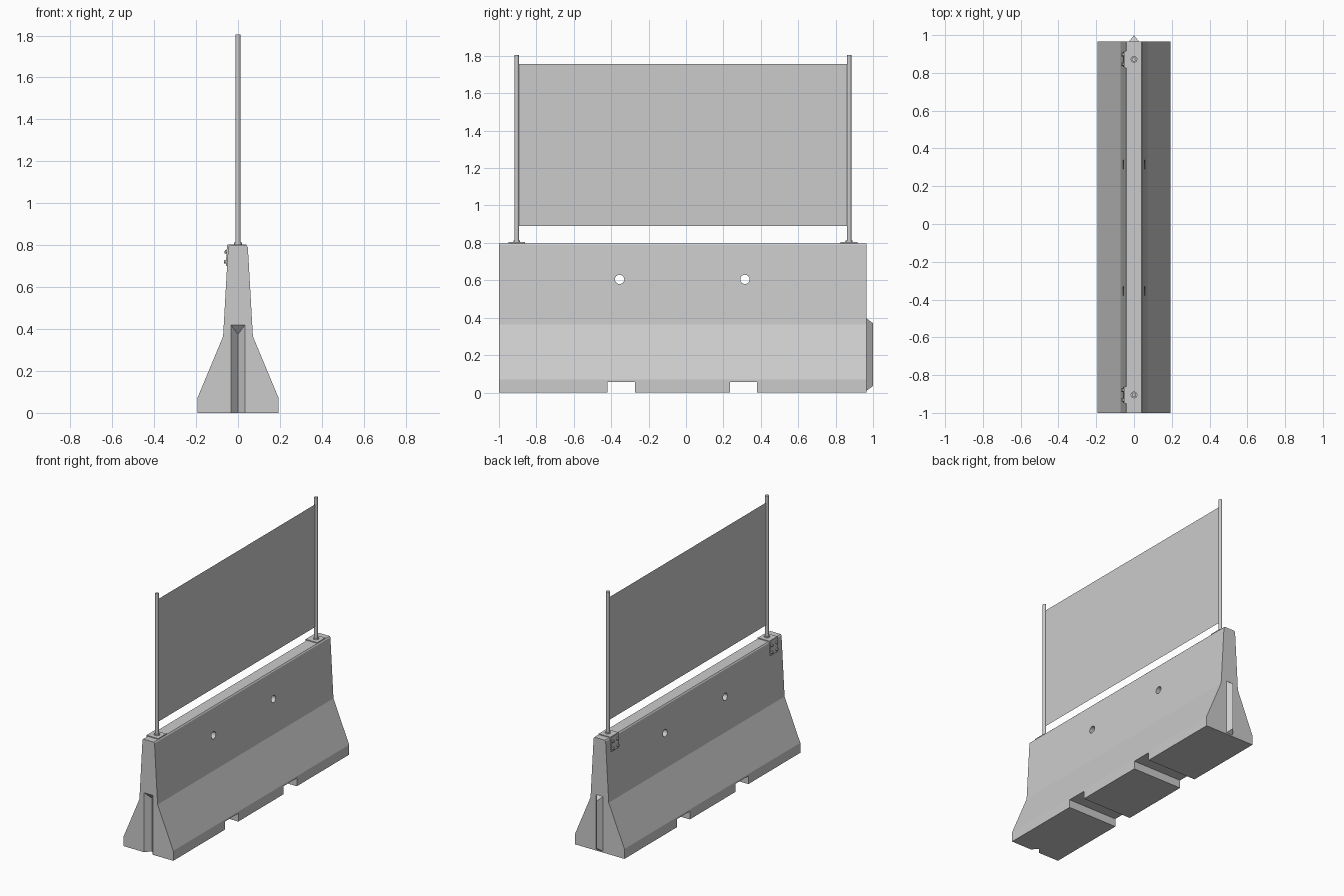
import bpy, bmesh, math
from mathutils import Matrix, Vector

cube = bpy.data.objects.get("Cube")
if cube:
    bpy.data.objects.remove(cube, do_unlink=True)

grey = bpy.data.materials.new("plain grey")
grey.use_nodes = True
grey.diffuse_color = (0.6, 0.6, 0.6, 1)
grey.node_tree.nodes["Principled BSDF"].inputs["Base Color"].default_value = (0.6, 0.6, 0.6, 1)


def finish(name, bm):
    bmesh.ops.recalc_face_normals(bm, faces=bm.faces)
    mesh = bpy.data.meshes.new(name)
    bm.to_mesh(mesh)
    bm.free()
    mesh.materials.append(grey)
    ob = bpy.data.objects.new(name, mesh)
    bpy.context.collection.objects.link(ob)
    return ob


def hull(name, points):
    bm = bmesh.new()
    for p in points:
        bm.verts.new(p)
    bmesh.ops.convex_hull(bm, input=bm.verts)
    bmesh.ops.dissolve_limit(bm, angle_limit=0.01, verts=bm.verts, edges=bm.edges)
    return finish(name, bm)


def box(name, lo, hi):
    return hull(name, [(x, y, z) for x in (lo[0], hi[0])
                       for y in (lo[1], hi[1]) for z in (lo[2], hi[2])])


def cylinder(name, center, radius, depth, axis="Z", sides=16):
    turn = Matrix.Rotation(math.pi / 2, 4, "Y") if axis == "X" else Matrix()
    bm = bmesh.new()
    bmesh.ops.create_cone(bm, cap_ends=True, segments=sides, radius1=radius, radius2=radius,
                          depth=depth, matrix=Matrix.Translation(center) @ turn)
    ob = finish(name, bm)
    if sides > 8:
        bpy.ops.object.select_all(action="DESELECT")
        ob.select_set(True)
        bpy.context.view_layer.objects.active = ob
        bpy.ops.object.shade_smooth_by_angle(angle=math.radians(40))
    return ob


def cut(target, cutter):
    mod = target.modifiers.new("cut", "BOOLEAN")
    mod.operation = "DIFFERENCE"
    mod.solver = "EXACT"
    mod.object = cutter
    bpy.context.view_layer.objects.active = target
    bpy.ops.object.modifier_apply(modifier=mod.name)
    bpy.data.objects.remove(cutter, do_unlink=True)


FRONT, BACK, TOP = -1.0, 0.965, 0.798

# Concrete barrier: stepped profile swept along y
half = [(0.194, 0), (0.194, 0.07), (0.071, 0.365), (0.047, TOP - 0.008), (0.041, TOP)]
profile = half + [(-x, z) for x, z in reversed(half)]
bm = bmesh.new()
face = bm.faces.new([bm.verts.new((x, FRONT, z)) for x, z in profile])
swept = bmesh.ops.extrude_face_region(bm, geom=[face])["geom"]
bmesh.ops.translate(bm, vec=(0, BACK - FRONT, 0),
                    verts=[v for v in swept if isinstance(v, bmesh.types.BMVert)])
barrier = finish("barrier", bm)

# Forklift channels and lifting holes
for y in (-0.347, 0.307):
    cut(barrier, box("channel_cutter", (-0.3, y - 0.073, -0.05), (0.3, y + 0.073, 0.057)))
for y in (-0.355, 0.315):
    cut(barrier, cylinder("hole_cutter", (0, y, 0.605), 0.025, 0.4, "X"))

# Joint groove in the front end and matching tongue on the back end
groove = [(x, y, z) for x in (-0.034, 0.034) for y in (FRONT - 0.02, FRONT) for z in (-0.02, 0.42)]
cut(barrier, hull("groove_cutter", groove + [(0, FRONT + 0.04, z) for z in (-0.02, 0.375)]))
hull("joint_tongue", [(x, BACK - 0.002, z) for x in (-0.028, 0.028) for z in (0.008, 0.398)]
     + [(0, 1.0, z) for z in (0.035, 0.37)])

# Fence posts with their mounting brackets
lean = math.atan2(0.024, 0.425)
for end, y in (("front", -0.905), ("back", 0.872)):
    cylinder(end + "_post", (0, y, 1.3), 0.012, 1.01)
    cylinder(end + "_post_collar", (0, y, TOP + 0.008), 0.018, 0.012)
    box(end + "_top_plate", (-0.05, y - 0.045, TOP - 0.002), (0.041, y + 0.045, TOP + 0.006))
    place = Matrix.Translation((-0.0495, y, 0.75)) @ Matrix.Rotation(lean, 4, "Y")
    parts = [box(end + "_side_plate", (-0.006, -0.042, -0.05), (0.003, 0.042, 0.05))]
    for dy in (-0.026, 0.026):
        for dz in (-0.03, 0.018):
            parts.append(cylinder(end + "_bolt", (-0.009, dy, dz), 0.01, 0.012, "X", 6))
    for part in parts:
        part.data.transform(place)

# Flat screen stretched between the posts
bm = bmesh.new()
bm.faces.new([bm.verts.new(Vector((0, y, z)))
              for y, z in ((-0.895, 0.89), (0.862, 0.89), (0.862, 1.757), (-0.895, 1.757))])
finish("screen_panel", bm)
